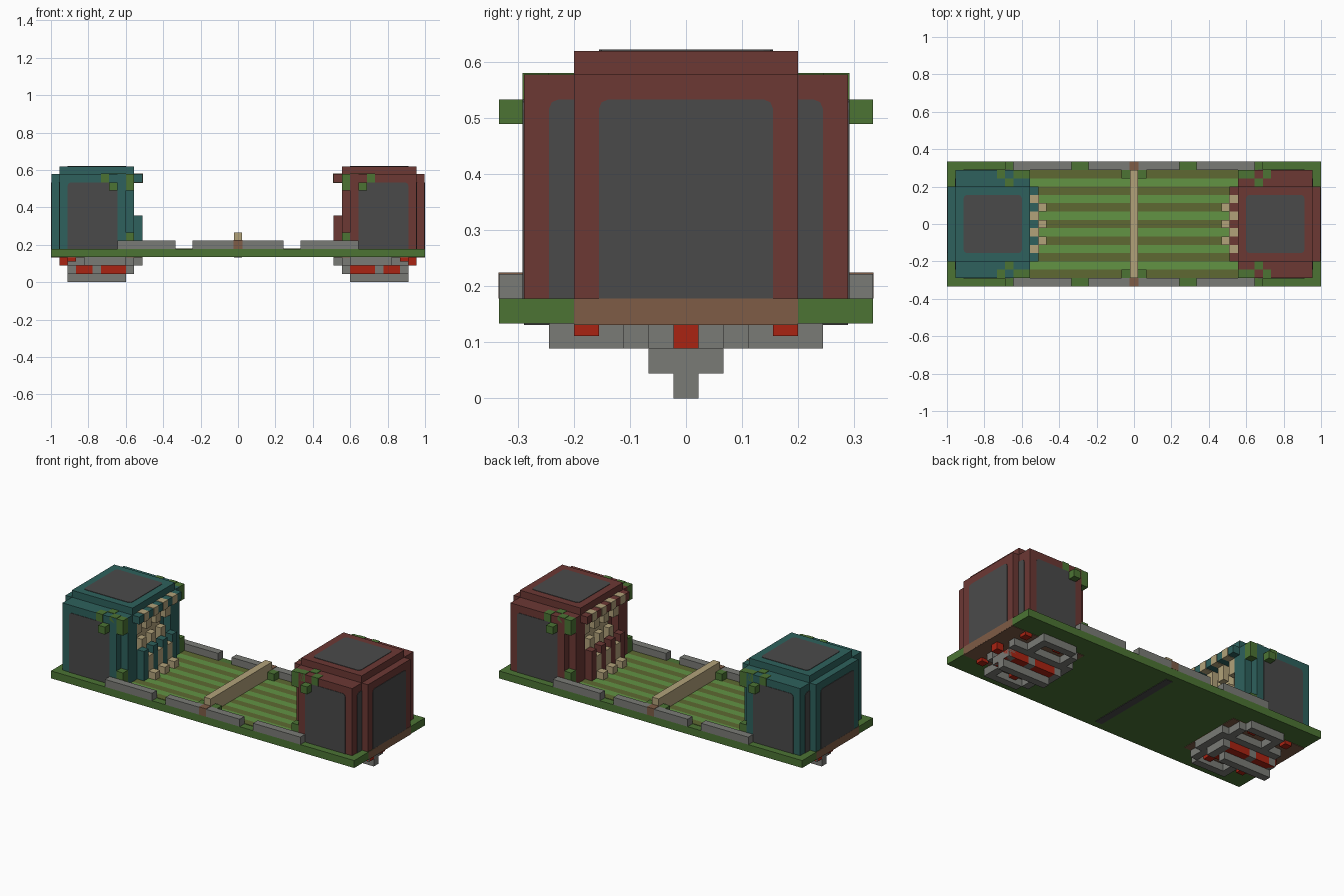
import bpy
import bmesh
from mathutils import Matrix, Vector

default_cube = bpy.data.objects.get("Cube")
if default_cube:
    bpy.data.objects.remove(default_cube)

UNIT = 2 / 45  # edge of one building block
SKIN = 0.06    # thickness of painted plates, in blocks


def make_material(name, red, green, blue):
    linear = [((c / 255 + 0.055) / 1.055) ** 2.4 for c in (red, green, blue)] + [1]
    material = bpy.data.materials.new(name)
    material.use_nodes = True
    material.diffuse_color = linear
    material.node_tree.nodes["Principled BSDF"].inputs["Base Color"].default_value = linear
    return material


teal = make_material("teal", 46, 97, 93)
maroon = make_material("maroon", 108, 56, 52)
charcoal = make_material("charcoal", 74, 74, 74)
stone = make_material("stone grey", 122, 123, 118)
grass = make_material("grass green", 76, 116, 52)
light_grass = make_material("light grass", 98, 147, 68)
olive = make_material("olive", 94, 105, 50)
bone = make_material("bone", 178, 162, 122)
earth = make_material("earth brown", 126, 92, 70)
scarlet = make_material("scarlet", 170, 35, 18)


def add_box(bm, x, y, z):
    """Add a box from three (low, high) ranges given in blocks."""
    ranges = [sorted(r) for r in (x, y, z)]
    centre = Vector([(low + high) / 2 for low, high in ranges]) * UNIT
    size = Vector([high - low for low, high in ranges]) * UNIT
    matrix = Matrix.Translation(centre) @ Matrix.Diagonal(size.to_4d())
    return bmesh.ops.create_cube(bm, size=1, matrix=matrix)["verts"]


def finish(name, material, bm):
    mesh = bpy.data.meshes.new(name)
    bm.to_mesh(mesh)
    bm.free()
    mesh.materials.append(material)
    part = bpy.data.objects.new(name, mesh)
    bpy.context.collection.objects.link(part)
    return part


def boxes(name, material, *ranges, side=1):
    bm = bmesh.new()
    for x, y, z in ranges:
        add_box(bm, [side * v for v in x], y, z)
    return finish(name, material, bm)


def panel(name, x, y, z, thin_axis, side):
    """Thin dark plate with clipped corners; upright plates stay square at the foot."""
    bm = bmesh.new()
    add_box(bm, [side * v for v in x], y, z)
    middle = sum(z) / 2 * UNIT
    corners = []
    for edge in bm.edges:
        a, b = (v.co for v in edge.verts)
        along = max(range(3), key=lambda i: abs(a[i] - b[i]))
        is_thin = abs(a[thin_axis] - b[thin_axis]) > 1e-6
        if is_thin and (thin_axis == 2 or a.z > middle):
            corners.append(edge)
    bmesh.ops.bevel(bm, geom=corners, offset=UNIT * 0.4, segments=2, profile=0.5,
                    affect="EDGES")
    return finish(name, charcoal, bm)


def wide(half):
    return (-half, half)


def cell(centre):
    return (centre - 0.5, centre + 0.5)


# Ground slab and the striped field on it
boxes("ground_slab", grass, (wide(22.5), wide(7.5), (3, 4)))
stripes = {0: olive, 1: light_grass}
for parity, material in stripes.items():
    rows = [row for row in range(-6, 7) if row % 2 == parity]
    boxes("field_stripes", material,
          *[(wide(12.5), cell(row), (4, 4 + SKIN)) for row in rows])

# Kerb stones along both long edges
kerbs = []
for row in (-7, 7):
    for span in ((-14.5, -7.5), wide(5.5), (7.5, 14.5)):
        kerbs.append((span, cell(row), (4, 5)))
boxes("kerb_stones", stone, *kerbs)

# Dividing beam across the middle
boxes("dividing_beam", bone, (wide(0.5), wide(6.5), (4, 6)))
boxes("beam_ends", earth, *[(wide(0.52), (row - 0.52, row + 0.52), (4, 5 + SKIN))
                            for row in (-7, 7)])
boxes("beam_underside", charcoal, (wide(0.5), wide(6.5), (3 - SKIN, 3)))
boxes("beam_shrubs", grass, *[(cell(x), cell(y), (4, 5)) for x in (-1, 1) for y in (-6, 6)])


def build_head(side, prefix, shell):
    def part(name, material, *ranges):
        return boxes(prefix + name, material, *ranges, side=side)

    # Shell with raised end and top plates
    part("head_shell", shell,
         ((13.5, 21.5), wide(6.5), (4, 13)),
         ((21.5, 22.5 - SKIN), wide(4.5), (4, 13)),
         ((12.5, 21.5), wide(4.5), (13, 14 - SKIN)))
    panel(prefix + "end_panel", (22, 22.5), wide(3.5), (4, 12), 0, side)
    panel(prefix + "rear_panel", (21, 21.5 + SKIN), wide(5.5), (4, 12), 0, side)
    panel(prefix + "top_panel", (13.5, 20.5), wide(3.5), (13.5, 14), 2, side)
    for y in (-1, 1):
        panel(prefix + "side_panel", (14.5, 20.5), (y * 6, y * (6.5 + SKIN)), (4, 12), 1, side)

    # Mouth surround, lips and alternating jaw columns
    part("mouth_surround", shell,
         *[((12.5, 13.5), (y * 3.5, y * 5.5), (4, 13)) for y in (-1, 1)],
         ((11.5, 13.5), wide(4.5), (12, 13)),
         ((12.5, 13.5), wide(3.5), (4, 7)))
    part("lower_jaw", shell, *[((11.5, 12.5), cell(y), (4, 8)) for y in (-3, -1, 1, 3)])
    part("lower_teeth", bone,
         *[((11.5, 12.5), cell(y), (4, 7)) for y in (-2, 0, 2)],
         *[((12.5, 13.5), cell(y), (7, 9)) for y in (-2, 0, 2)],
         *[((10.5, 11.5), cell(y), (4, 5)) for y in (-2, 0, 2)])
    part("upper_teeth", bone,
         *[((11.5 - SKIN, 12.5), cell(y), (12 - SKIN, 13 + SKIN)) for y in (-3, -1, 1, 3)],
         *[((12.5, 13.5), cell(y), (10, 12)) for y in (-3, -1, 1, 3)])
    part("tongue", bone, ((13.3, 13.5 - SKIN), wide(2.5), (7, 11)))

    # Leaves on the shell corners
    leaves = []
    for y in (-1, 1):
        outer, inner = (y * 5.5, y * 7.5), (y * 5.5, y * 6.5)
        leaves.append((cell(15), outer, (11, 12)))
        leaves.append((cell(14), inner, (12, 13 + SKIN)))
        leaves.append((cell(16), (y * 5.5, y * (6.5 + SKIN)), (12, 13 + SKIN)))
        leaves.append((cell(15), (y * 4.5, y * 5.5), (12, 13 + SKIN)))
        leaves.append((cell(13), inner, (11, 13)))
        leaves.append((cell(13), inner, (4, 6)))
    part("leaves", grass, *leaves)

    # Bare earth under and at the end of the slab
    part("earth_patch", earth,
         ((11.5, 22.5), wide(4.5), (3 - SKIN, 3)),
         ((22.4, 22.5 + 0.01), wide(4.5), (3, 4)))

    # Hanging stonework: rim, cross bars and keel
    part("hanging_stones", stone,
         *[((13.5, 18.5), cell(y), (2, 3)) for y in (-5, 5)],
         *[(cell(x), (y * 2.5, y * 4.5), (2, 3)) for x in (13, 18) for y in (-1, 1)],
         *[((11.5, 20.5), cell(y), (2, 3)) for y in (-2, 2)],
         *[(cell(x), wide(2.5), (2, 3)) for x in (12, 16)],
         *[(cell(x), wide(1.5), (1, 2)) for x in (13, 17, 20)],
         ((13.5, 20.5), wide(0.5), (0, 1)))
    part("glowing_stones", scarlet,
         *[((start, start + 3), cell(y), (1, 2)) for start in (13.5, 17.5) for y in (-1, 1)],
         *[(cell(x), wide(0.5), (2, 3)) for x in (14, 18, 21)],
         *[(cell(x), cell(y), (2.5, 3)) for x in (15, 20) for y in (-4, 4)])


build_head(-1, "teal_", teal)
build_head(1, "maroon_", maroon)
